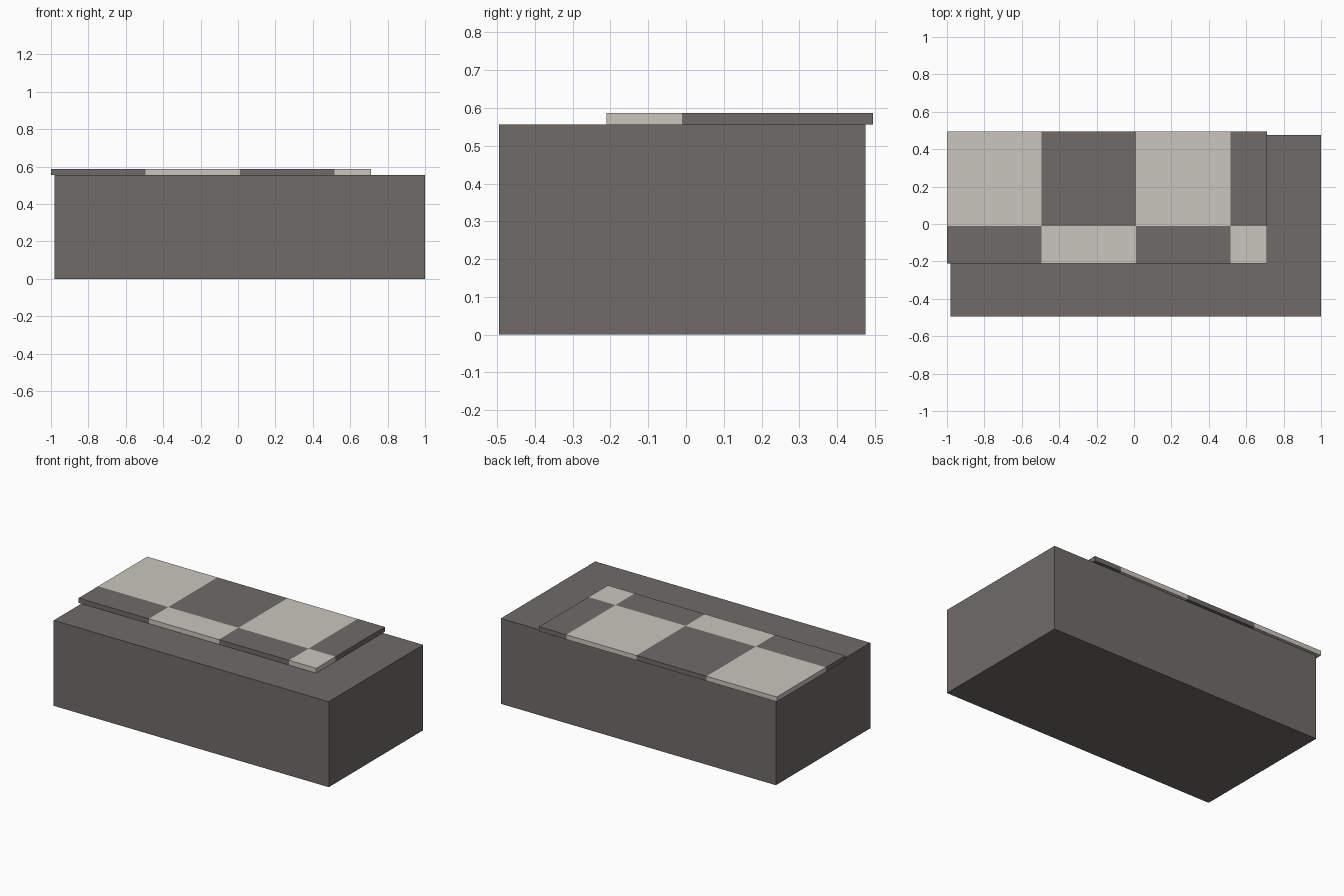
import bpy, bmesh, math
from mathutils import Vector

if "Cube" in bpy.data.objects:
    bpy.data.objects.remove(bpy.data.objects["Cube"])


def material(name, rgb):
    m = bpy.data.materials.new(name)
    m.diffuse_color = (*rgb, 1)
    m.use_nodes = True
    m.node_tree.nodes["Principled BSDF"].inputs["Base Color"].default_value = m.diffuse_color
    return m


DARK = material("dark warm grey", (0.16, 0.146, 0.136))
LIGHT = material("pale stone", (0.584, 0.565, 0.505))


def box(name, lo, hi, mats, cuts=(), rule=None):
    """Box between two corners, sliced by (axis, position) cuts and coloured by a rule."""
    bm = bmesh.new()
    bmesh.ops.create_cube(bm, size=1)
    lo, hi = Vector(lo), Vector(hi)
    for v in bm.verts:
        v.co = Vector([lo[i] if v.co[i] < 0 else hi[i] for i in range(3)])
    for axis, pos in cuts:
        point, normal = Vector(), Vector()
        point[axis], normal[axis] = pos, 1
        bmesh.ops.bisect_plane(bm, geom=bm.verts[:] + bm.edges[:] + bm.faces[:],
                               plane_co=point, plane_no=normal)
    if rule:
        for f in bm.faces:
            f.material_index = rule(f.calc_center_median())
    me = bpy.data.meshes.new(name)
    bm.to_mesh(me)
    bm.free()
    for m in mats:
        me.materials.append(m)
    ob = bpy.data.objects.new(name, me)
    bpy.context.collection.objects.link(ob)
    return ob


# Solid block
box("base_block", (-0.98, -0.495, 0), (1, 0.475, 0.556), [DARK])

# Thin chequered slab, offset to overhang the left and back edges
TILE, X0, Y0 = 0.505, -1.0, -0.01


def checker(c):
    return (math.floor((c.x - X0 + 1e-4 * (1 if c.x < 0 else -1)) / TILE)
            + (0 if c.y > Y0 else 1) + 1) % 2


cuts = [(0, X0 + TILE * i) for i in (1, 2, 3)] + [(1, Y0)]
box("chequered_slab", (-1, -0.21, 0.556), (0.71, 0.495, 0.587), [DARK, LIGHT], cuts, checker)
